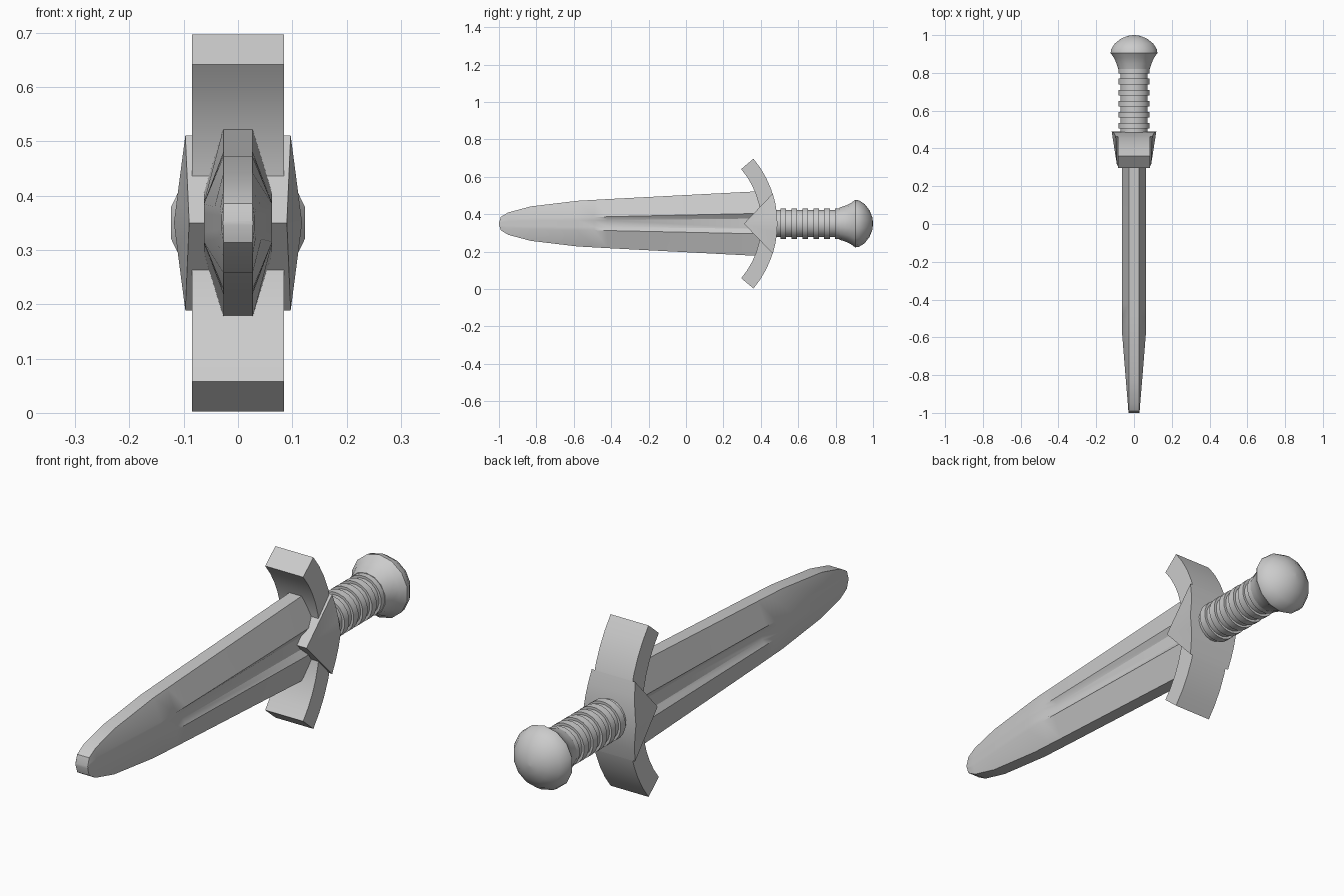
import bpy, bmesh, math

if "Cube" in bpy.data.objects:
    bpy.data.objects.remove(bpy.data.objects["Cube"])

AXIS = 0.35                    # height of the dagger's long axis
ARC_Y, R_OUT, R_IN = -0.05, 0.5376, 0.452

steel = bpy.data.materials.new("grey_steel")
steel.use_nodes = True
GREY = (0.6, 0.6, 0.6, 1)
steel.diffuse_color = GREY
steel.node_tree.nodes["Principled BSDF"].inputs["Base Color"].default_value = GREY


def make(name, bm, angle=30):
    bmesh.ops.recalc_face_normals(bm, faces=bm.faces)
    mesh = bpy.data.meshes.new(name)
    bm.to_mesh(mesh)
    bm.free()
    mesh.materials.append(steel)
    obj = bpy.data.objects.new(name, mesh)
    bpy.context.collection.objects.link(obj)
    bpy.ops.object.select_all(action='DESELECT')
    obj.select_set(True)
    bpy.context.view_layer.objects.active = obj
    bpy.ops.object.shade_smooth_by_angle(angle=math.radians(angle))
    return obj


def loft(name, rings):
    """Skin a list of closed cross-sections and cap both ends."""
    bm = bmesh.new()
    loops = [[bm.verts.new(p) for p in ring] for ring in rings]
    n = len(loops[0])
    for a, b in zip(loops, loops[1:]):
        for i in range(n):
            j = (i + 1) % n
            bm.faces.new((a[i], a[j], b[j], b[i]))
    bm.faces.new(loops[0])
    bm.faces.new(loops[-1])
    return make(name, bm)


def lathe(name, profile, sides=16):
    """Round section along y; profile holds (y, radius)."""
    turns = [2 * math.pi * (i + 0.5) / sides for i in range(sides)]
    return loft(name, [[(r * math.cos(t), y, AXIS + r * math.sin(t)) for t in turns]
                       for y, r in profile])


def arc_point(x, radius, angle):
    return (x, ARC_Y + radius * math.cos(angle), AXIS + radius * math.sin(angle))


# Blade: blunt edges, bevelled sides and a shallow fuller
def blade_section(y, w, c, g, d):
    e = 0.027
    half = [(e, w), (c, g), (c - d, g * 0.5), (c - d, -g * 0.5), (c, -g), (e, -w)]
    ring = half + [(-x, -z) for x, z in half]
    return [(x, y, AXIS + z) for x, z in ring]


stations = [  # y, half width, half thickness, fuller half width, fuller depth
    (-1.0, 0.004, 0.028, 0.002, 0), (-0.99, 0.036, 0.03, 0.015, 0),
    (-0.95, 0.06, 0.033, 0.025, 0), (-0.83, 0.092, 0.043, 0.03, 0),
    (-0.58, 0.122, 0.063, 0.035, 0), (-0.49, 0.127, 0.063, 0.035, 0),
    (-0.42, 0.131, 0.063, 0.037, 0.016), (0.41, 0.174, 0.063, 0.055, 0.016)]
loft("blade", [blade_section(*s) for s in stations])

# Curved crossguard
sweep, steps = math.radians(40.2), 12
rings = []
for i in range(steps + 1):
    a = sweep * (2 * i / steps - 1)
    rings.append([arc_point(-0.085, R_IN, a), arc_point(0.085, R_IN, a),
                  arc_point(0.085, R_OUT, a), arc_point(-0.085, R_OUT, a)])
loft("crossguard", rings)

# Wedge block around the blade root, swelling towards the back
bm = bmesh.new()
spread, steps = math.radians(17.4), 6
sides = []
for s in (1, -1):
    pts = [(s * 0.09, 0.31, AXIS)]
    for i in range(steps + 1):
        t = 2 * i / steps - 1
        pts.append(arc_point(s * (0.118 - 0.021 * abs(t)), R_OUT + 0.001, spread * t))
    sides.append([bm.verts.new(p) for p in pts])
left, right = sides
for i in range(len(left)):
    j = (i + 1) % len(left)
    bm.faces.new((left[i], left[j], right[j], right[i]))
for loop in sides:
    for i in range(1, len(loop) - 1):
        bm.faces.new((loop[0], loop[i], loop[i + 1]))
make("guard_wedge", bm)

# Ridged grip
profile = [(0.46, 0.073)]
for i in range(6):
    y = 0.505 + 0.0585 * i
    profile += [(y, 0.073), (y, 0.083), (y + 0.03, 0.083), (y + 0.03, 0.073)]
profile.append((0.84, 0.073))
lathe("grip", profile, 20)

# Flared collar and domed pommel
lathe("pommel", [(0.82, 0.086), (0.85, 0.095), (0.88, 0.109), (0.905, 0.127),
                 (0.925, 0.124), (0.955, 0.105), (0.982, 0.07), (0.996, 0.034),
                 (1.0, 0.004)], 14)
